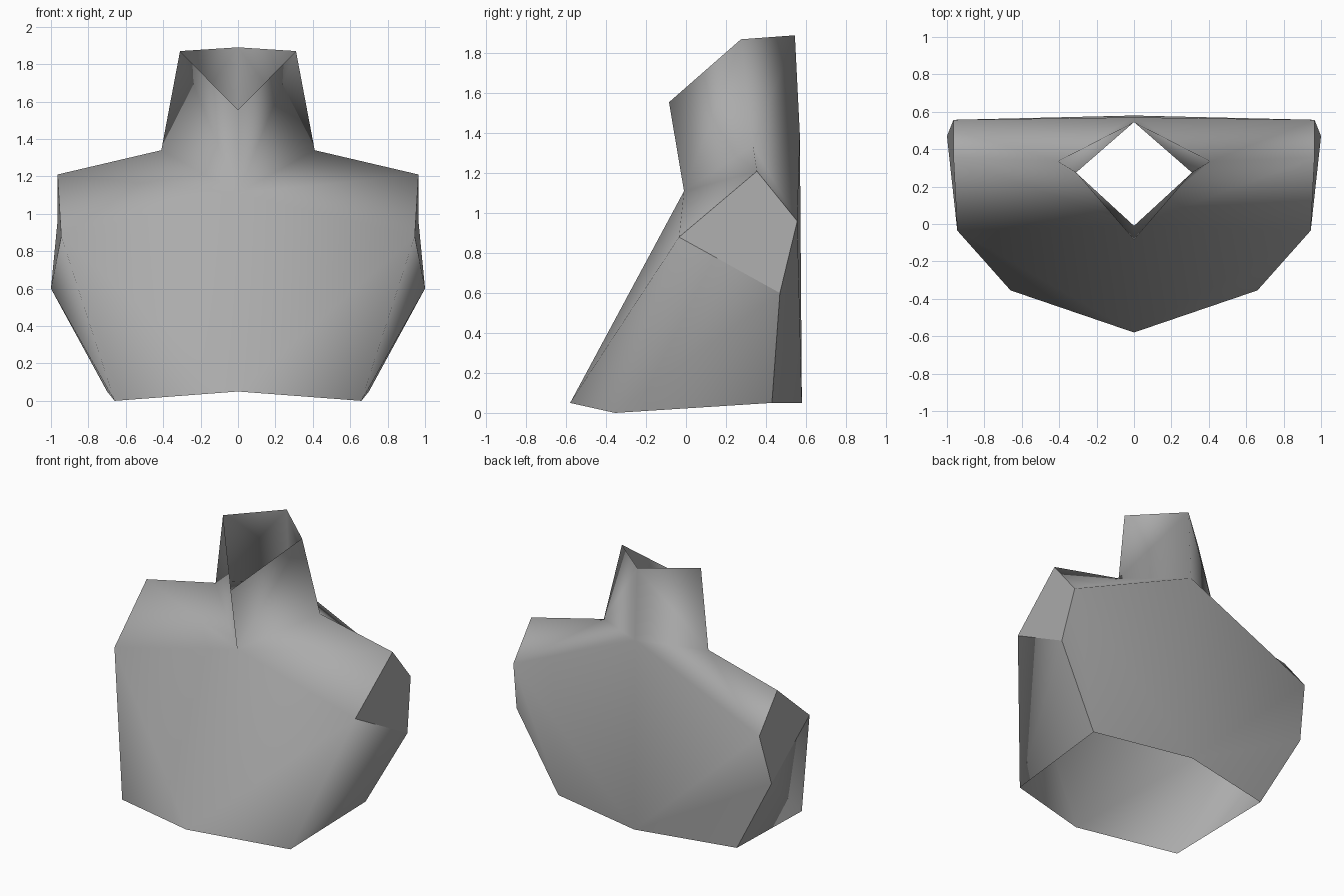
import bpy, bmesh

if "Cube" in bpy.data.objects:
    bpy.data.objects.remove(bpy.data.objects["Cube"])

# Landmarks of the right half of the garment shell (open hem and open collar)
P = {
    "hem_front": (0, -0.58, 0.05),
    "hem_corner": (0.66, -0.355, 0.0),
    "hem_rear_corner": (0.70, 0.43, 0.05),
    "hem_back": (0, 0.58, 0.05),
    "arm_top": (0.965, 0.355, 1.21),
    "arm_back": (0.965, 0.557, 0.96),
    "arm_low": (1.0, 0.47, 0.60),
    "arm_front": (0.945, -0.035, 0.88),
    "neck_front": (0, -0.01, 1.11),
    "neck_side": (0.41, 0.335, 1.34),
    "neck_back": (0, 0.57, 1.39),
    "collar_front": (0, -0.085, 1.555),
    "collar_side": (0.31, 0.275, 1.87),
    "collar_back": (0, 0.545, 1.89),
}

# Panels, each wound to face outward
PANELS = [
    ("neck_front", "hem_front", "arm_front"),                 # chest
    ("hem_front", "hem_corner", "arm_front"),                 # belly
    ("neck_front", "arm_front", "arm_top", "neck_side"),      # front shoulder
    ("neck_front", "neck_side", "collar_side", "collar_front"),
    ("neck_side", "neck_back", "collar_back", "collar_side"),
    ("neck_side", "arm_top", "arm_back", "neck_back"),        # rear shoulder
    ("neck_back", "arm_back", "arm_low", "hem_rear_corner", "hem_back"),
    ("arm_front", "hem_corner", "arm_low"),                   # flank
    ("hem_corner", "hem_rear_corner", "arm_low"),
]
ARM_CAP = ("arm_front", "arm_low", "arm_back", "arm_top")

bm = bmesh.new()
v = {name: bm.verts.new(co) for name, co in P.items()}
for panel in PANELS:
    bm.faces.new([v[n] for n in panel]).smooth = True

# Flat closed arm opening with crisp border
cap = bm.faces.new([v[n] for n in ARM_CAP])
for e in cap.edges:
    e.smooth = False

# Crisp seam between flank and back
bm.edges.get((v["arm_low"], v["hem_rear_corner"])).smooth = False

mesh = bpy.data.meshes.new("torso_shell")
bm.to_mesh(mesh)
bm.free()
torso = bpy.data.objects.new("torso_shell", mesh)
bpy.context.collection.objects.link(torso)

# Left half
mirror = torso.modifiers.new("mirror", "MIRROR")
mirror.use_axis[0] = True
mirror.use_clip = True
mirror.merge_threshold = 0.001

grey = bpy.data.materials.new("plain_grey")
grey.diffuse_color = (0.41, 0.41, 0.41, 1)
grey.use_nodes = True
grey.node_tree.nodes["Principled BSDF"].inputs["Base Color"].default_value = grey.diffuse_color
mesh.materials.append(grey)
